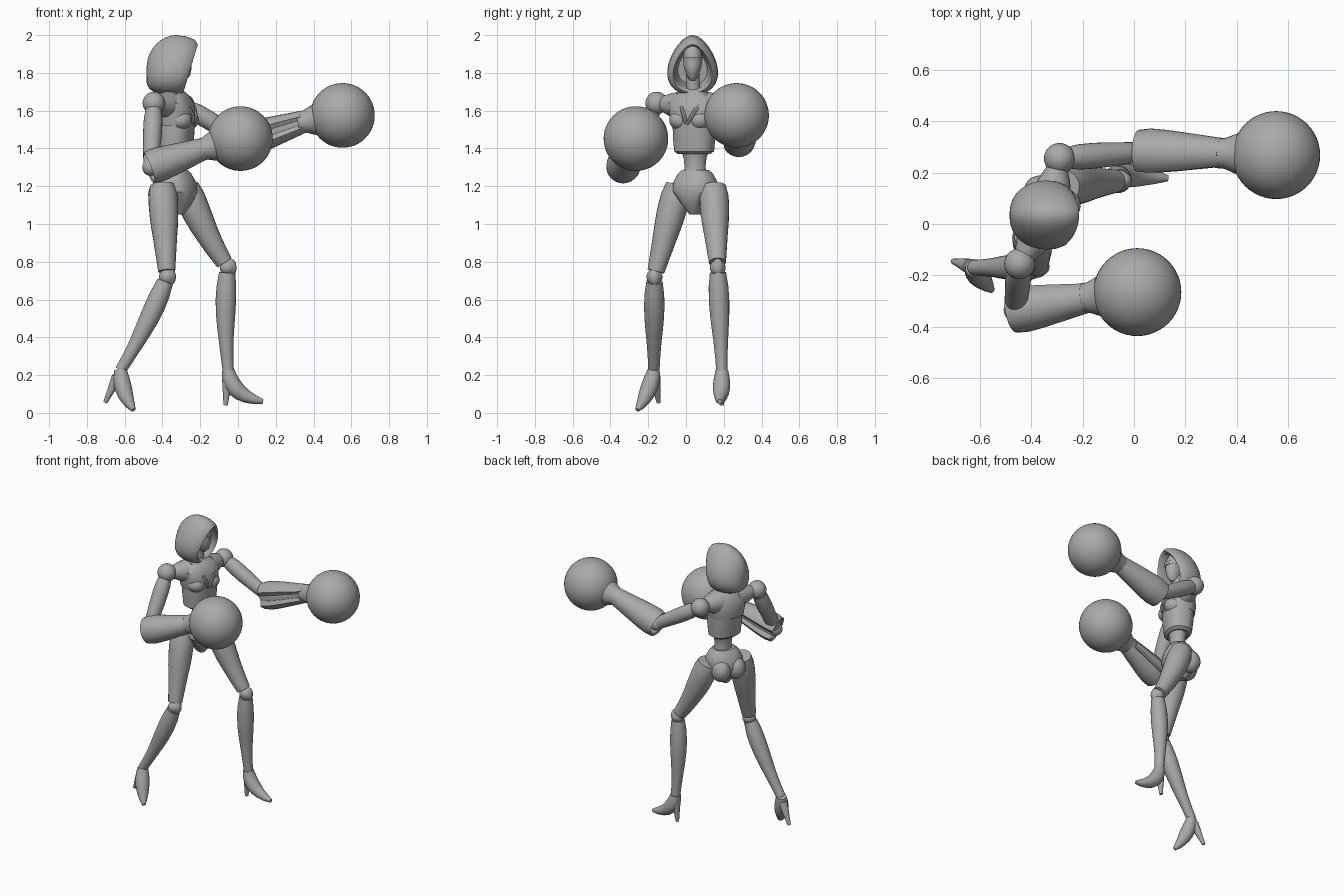
import bpy, bmesh, math
from mathutils import Vector, Matrix

if "Cube" in bpy.data.objects:
    bpy.data.objects.remove(bpy.data.objects["Cube"])

GREY = (0.4, 0.4, 0.4, 1)
grey = bpy.data.materials.new("mid grey")
grey.use_nodes = True
grey.diffuse_color = GREY
grey.node_tree.nodes["Principled BSDF"].inputs["Base Color"].default_value = GREY


def finish(name, bm, angle):
    bmesh.ops.recalc_face_normals(bm, faces=bm.faces)
    mesh = bpy.data.meshes.new(name)
    bm.to_mesh(mesh)
    bm.free()
    mesh.materials.append(grey)
    part = bpy.data.objects.new(name, mesh)
    bpy.context.collection.objects.link(part)
    bpy.ops.object.select_all(action='DESELECT')
    bpy.context.view_layer.objects.active = part
    part.select_set(True)
    bpy.ops.object.shade_smooth_by_angle(angle=math.radians(angle))


def circle(sides):
    return [(math.cos(math.tau * k / sides), math.sin(math.tau * k / sides)) for k in range(sides)]


def loft(name, rings, angle=35):
    """Skin a list of equal-length point rings and cap both ends."""
    bm = bmesh.new()
    rows = [[bm.verts.new(point) for point in ring] for ring in rings]
    for low, high in zip(rows, rows[1:]):
        for i in range(len(low)):
            bm.faces.new((low[i - 1], low[i], high[i], high[i - 1]))
    bm.faces.new(rows[0])
    bm.faces.new(rows[-1])
    finish(name, bm, angle)


def tube(name, a, b, radii, start=0.0, end=1.0, bow=(0, 0, 0), groove=None, hollow=False, sides=24):
    """Tapering tube from a to b with evenly spaced radii, bowed sideways at mid length."""
    a, b, bow = Vector(a), Vector(b), Vector(bow)
    steps = [(start + (end - start) * i / (len(radii) - 1), r) for i, r in enumerate(radii)]
    if hollow:
        steps.insert(0, (start + 0.15, radii[0] * 0.6))
        steps.insert(1, (start + 0.02, radii[0] * 0.85))
    ref = Vector((0, 1, 0)) if abs((b - a).normalized().z) > 0.7 else Vector((0, 0, 1))
    rings = []
    for t, radius in steps:
        centre = a.lerp(b, t) + bow * 4 * t * (1 - t)
        tangent = (b - a + bow * 4 * (1 - 2 * t)).normalized()
        u = tangent.cross(ref).normalized()
        v = tangent.cross(u)
        ring = []
        for c, s in circle(sides):
            d = u * c + v * s
            cut = 0.72 if groove and d.dot(groove) > 0.95 else 1
            ring.append(centre + d * radius * cut)
        rings.append(ring)
    loft(name, rings)


def turned(base, yaw, forward, side, z):
    spot = Matrix.Rotation(math.radians(yaw), 3, 'Z') @ Vector((forward, side, 0))
    return spot + Vector((*base, z))


def body(name, base, yaw, rows, power=0.85):
    """Stack rounded sections (height, half depth, half width) over a base point."""
    def soft(value):
        return math.copysign(abs(value) ** power, value)
    loft(name, [[turned(base, yaw, soft(c) * depth, soft(s) * width, z) for c, s in circle(32)]
                for z, depth, width in rows])


def ball(name, centre, radius, scale=(1, 1, 1), yaw=0, segments=32):
    bm = bmesh.new()
    place = (Matrix.Translation(centre) @ Matrix.Rotation(math.radians(yaw), 4, 'Z')
             @ Matrix.Diagonal((*scale, 1)))
    bmesh.ops.create_uvsphere(bm, u_segments=segments, v_segments=segments // 2,
                              radius=radius, matrix=place)
    finish(name, bm, 60)


# Torso: upper chest, bodice, waist and pelvis
CHEST, PELVIS = (-.335, .04), (-.33, .05)
CHEST_YAW, PELVIS_YAW = -20, -28
body("upper_chest", CHEST, CHEST_YAW, [(1.52, .1, .117), (1.58, .108, .128), (1.64, .095, .135),
                                       (1.68, .07, .1), (1.705, .045, .055)])
body("bodice", (-.33, .043), CHEST_YAW, [(1.37, .065, .085), (1.385, .083, .106),
                                         (1.46, .092, .112), (1.525, .096, .113)])
body("waist", (-.323, .048), CHEST_YAW, [(1.24, .06, .075), (1.3, .047, .056),
                                         (1.35, .052, .062), (1.4, .06, .08)], power=1)
body("pelvis", PELVIS, PELVIS_YAW, [(1.05, .045, .025), (1.1, .085, .06), (1.17, .11, .115),
                                    (1.22, .1, .118), (1.265, .075, .095), (1.285, .06, .072)])
for name, s in (("left", 1), ("right", -1)):
    ball(name + "_breast", turned(CHEST, CHEST_YAW, .05, .056 * s, 1.55), .062,
         (1, .95, .85), CHEST_YAW)
    ball(name + "_buttock", turned(PELVIS, PELVIS_YAW, -.06, .052 * s, 1.155), .07,
         (1, .9, 1.1), PELVIS_YAW)
    tube(name + "_lapel", turned(CHEST, CHEST_YAW, .02, .075 * s, 1.69),
         turned(CHEST, CHEST_YAW, .108, .003 * s, 1.53), [.014, .014, .013, .011, .008],
         bow=(.03, 0, 0), sides=8)
tube("neck", (-.345, .04, 1.66), (-.325, .035, 1.8), [.05, .036, .036])


# Hood: teardrop sections from the cavity, over the rim, to a domed back
def hood_ring(x, top, bottom, width, lean):
    ring = []
    for c, s in circle(36):
        z = (top + bottom) / 2 + (top - bottom) / 2 * c
        ring.append(Vector((x + lean * (z - 1.95), .035 + width * s * (1 - .28 * c), z)))
    return ring


front = [hood_ring(*row) for row in (
    (-.37, 1.93, 1.74, .075, .1), (-.29, 1.95, 1.72, .092, .2), (-.225, 1.94, 1.71, .09, .3),
    (-.213, 1.95, 1.695, .1, .3), (-.235, 1.975, 1.685, .115, .24), (-.28, 1.993, 1.68, .127, .16))]
back = []
for step in range(9):
    sweep = math.radians(step * 10.5)
    c = math.cos(sweep)
    back.append(hood_ring(-.33 - .153 * math.sin(sweep), 1.82 + .18 * c, 1.76 - .08 * c,
                          .13 * c, .08 * c))
loft("hood", front + back, 50)

# Masked face with brow band
FACE = (-.3, .035)
body("face", FACE, 0, [(1.76, .022, .014), (1.785, .047, .032), (1.83, .055, .046),
                       (1.86, .054, .05), (1.91, .05, .046), (1.945, .03, .03)], power=1)
body("brow_band", FACE, 0, [(1.865, .06, .052), (1.885, .062, .052)], power=1)

# Arms: shoulder, elbow, wrist and glove centres, and the grooved inner side
arms = {
    "left": ((-.29, .255, 1.63), (.03, .28, 1.44), (.34, .275, 1.54), (.553, .268, 1.575), -1),
    "right": ((-.445, -.155, 1.64), (-.462, -.335, 1.3), (-.19, -.288, 1.395),
              (.013, -.265, 1.452), 1),
}
for name, (shoulder, elbow, wrist, glove, inner) in arms.items():
    tube(name + "_shoulder", (*CHEST, 1.62), shoulder, [.08, .07, .058, .042], .3, .82)
    ball(name + "_shoulder_joint", shoulder, .06)
    tube(name + "_upper_arm", shoulder, elbow, [.04, .049, .05, .049, .046, .043, .04], .08, .95)
    ball(name + "_elbow_joint", elbow, .045)
    tube(name + "_forearm", elbow, wrist, [.086, .092, .089, .084, .078, .072, .066, .06],
         start=-.04, groove=Vector((0, inner, 0)), hollow=True)
    tube(name + "_wrist", wrist, glove, [.058, .06, .075, .088], -.1, .4)
    ball(name + "_glove", glove, .171, segments=48)

# Legs: joint positions, then the bow of thigh, shin and shoe
legs = {
    "left": ((-.275, .145, 1.2), (-.055, .168, .77), (-.052, .19, .225),
             (.132, .178, .06), (-.066, .19, .04), -.018, -.012, (-.04, .003, -.026)),
    "right": ((-.4, -.04, 1.205), (-.376, -.167, .72), (-.622, -.17, .225),
              (-.553, -.258, .016), (-.703, -.145, .055), 0, .015, (-.013, .01, -.01)),
}
for name, (hip, knee, ankle, toe, heel, thigh_bow, shin_bow, shoe_bow) in legs.items():
    tube(name + "_thigh", hip, knee, [.066, .077, .078, .075, .07, .063, .057, .051, .045],
         end=.94, bow=(thigh_bow, 0, 0))
    ball(name + "_knee_joint", knee, .042)
    ball(name + "_kneecap", Vector(knee) + Vector((.015, 0, 0)), .036, (.9, .9, 1.3))
    tube(name + "_shin", knee, ankle, [.043, .052, .054, .051, .045, .038, .033, .03],
         start=.05, bow=(shin_bow, 0, 0))
    tube(name + "_shoe", ankle, toe, [.034, .041, .045, .045, .041, .034, .025, .012],
         bow=shoe_bow)
    tube(name + "_heel", ankle, heel, [.03, .024, .017, .011], start=.2, sides=12)
